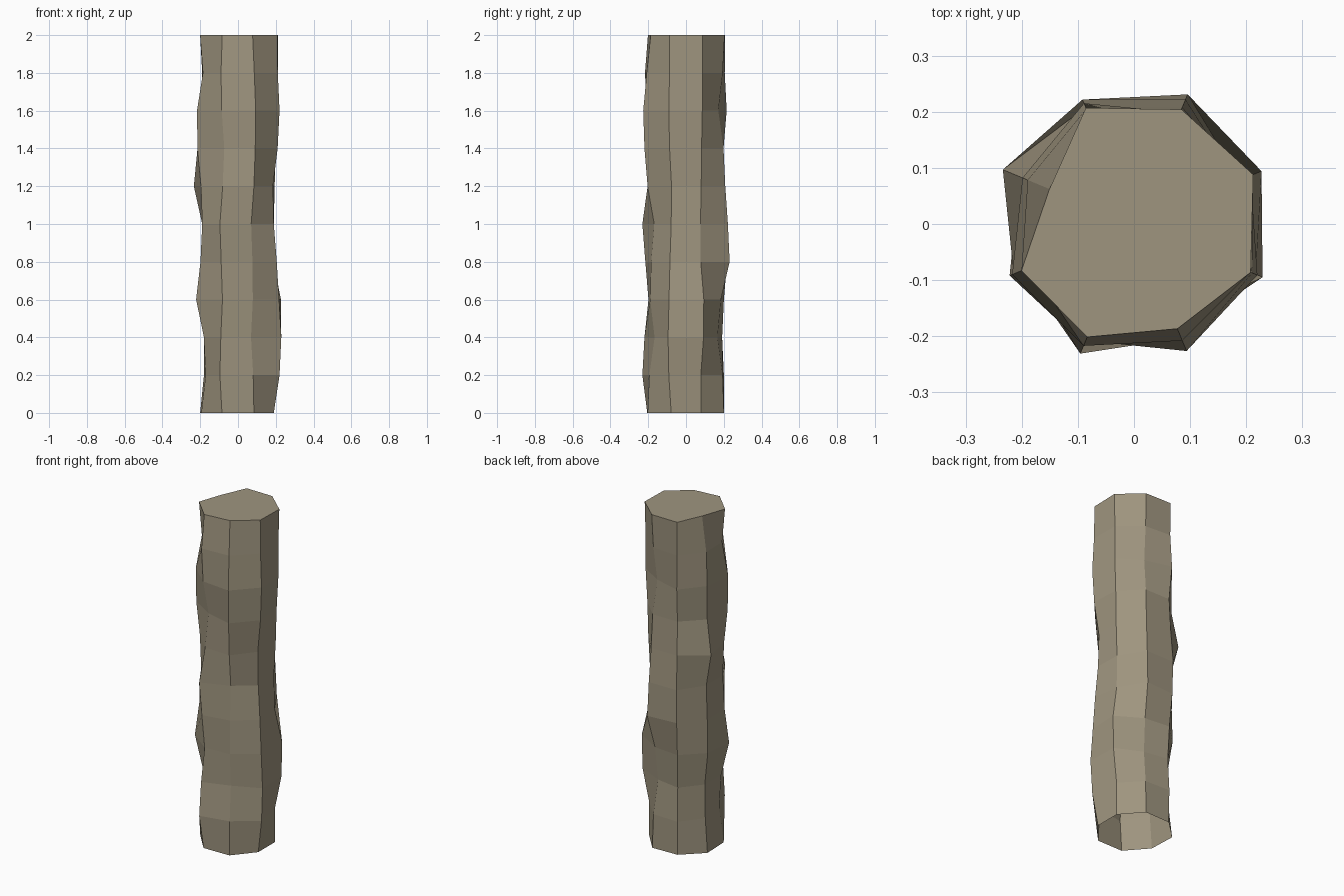
import bpy, bmesh, math

if "Cube" in bpy.data.objects:
    bpy.data.objects.remove(bpy.data.objects["Cube"])

# Radius (in thousandths) of each of the eight corner ridges, from bottom to top
RIDGES = [
    (205, 205, 242, 246, 204, 200, 210, 215, 225, 225, 230),
    (217, 210, 180, 200, 250, 240, 225, 215, 185, 210, 221),
    (212, 217, 207, 217, 235, 240, 225, 215, 233, 222, 224),
    (217, 195, 190, 220, 215, 205, 253, 215, 215, 205, 163),
    (210, 185, 195, 240, 215, 205, 212, 232, 235, 201, 217),
    (222, 250, 238, 215, 233, 250, 212, 190, 225, 235, 218),
    (220, 210, 180, 205, 200, 182, 220, 238, 245, 225, 202),
    (205, 238, 248, 235, 222, 205, 200, 227, 238, 228, 225),
]
SIDES = len(RIDGES)
RINGS = len(RIDGES[0])
STEP = 2.0 / (RINGS - 1)

bark = bpy.data.materials.new("weathered_wood")
bark.diffuse_color = (0.345, 0.300, 0.212, 1)
bark.use_nodes = True
bark.node_tree.nodes["Principled BSDF"].inputs["Base Color"].default_value = bark.diffuse_color

# Uneven eight-sided log, capped on top and open underneath
bm = bmesh.new()
rings = []
for j in range(RINGS):
    ring = []
    for k in range(SIDES):
        a = math.radians(22.5 + 45 * k)
        r = RIDGES[k][j] / 1000
        ring.append(bm.verts.new((r * math.cos(a), r * math.sin(a), j * STEP)))
    rings.append(ring)

for low, high in zip(rings, rings[1:]):
    for k in range(SIDES):
        n = (k + 1) % SIDES
        bm.faces.new((low[k], low[n], high[n], high[k]))
bm.faces.new(rings[-1])

mesh = bpy.data.meshes.new("log")
bm.to_mesh(mesh)
bm.free()
mesh.materials.append(bark)
log = bpy.data.objects.new("log", mesh)
bpy.context.collection.objects.link(log)
